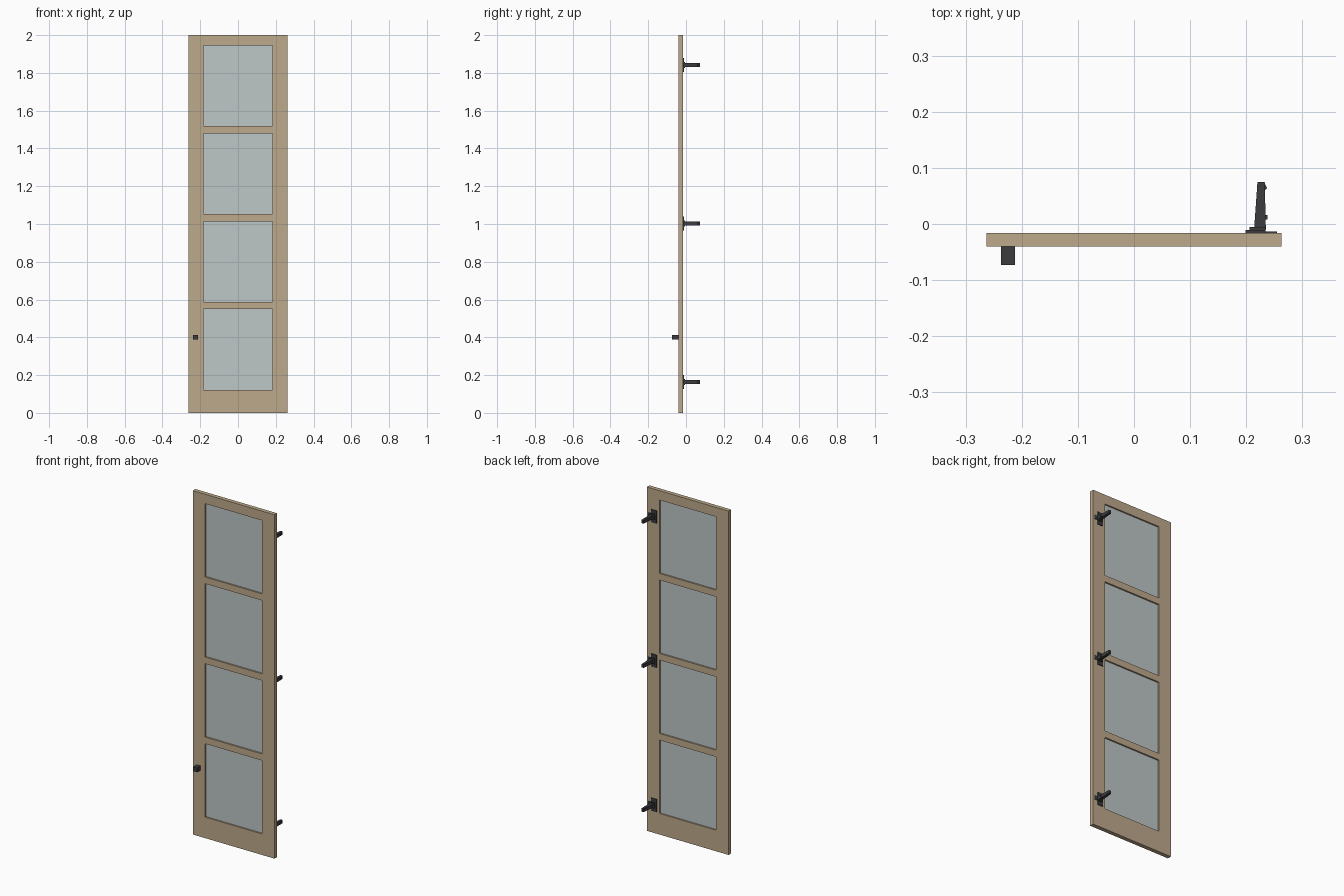
import bpy, bmesh
from mathutils import Matrix, Vector

if "Cube" in bpy.data.objects:
    bpy.data.objects.remove(bpy.data.objects["Cube"])


def material(name, rgb):
    m = bpy.data.materials.new(name)
    m.use_nodes = True
    m.diffuse_color = (*rgb, 1)
    m.node_tree.nodes["Principled BSDF"].inputs["Base Color"].default_value = (*rgb, 1)
    return m


wood = material("light_wood", (0.51, 0.40, 0.26))
glass = material("frosted_glass", (0.51, 0.57, 0.57))
metal = material("dark_metal", (0.045, 0.045, 0.05))


def finish(bm, name, mat):
    bmesh.ops.recalc_face_normals(bm, faces=bm.faces)
    mesh = bpy.data.meshes.new(name)
    bm.to_mesh(mesh)
    bm.free()
    mesh.materials.append(mat)
    ob = bpy.data.objects.new(name, mesh)
    bpy.context.collection.objects.link(ob)
    return ob


def box(name, mat, lo, hi):
    lo, hi = Vector(lo), Vector(hi)
    bm = bmesh.new()
    bmesh.ops.create_cube(bm, size=1, matrix=Matrix.Translation((lo + hi) / 2) @ Matrix.Diagonal((*(hi - lo), 1)))
    return finish(bm, name, mat)


def prism(name, mat, outline, z0, z1):
    """Extrude an (x, y) outline upward from z0 to z1."""
    bm = bmesh.new()
    face = bm.faces.new([bm.verts.new((x, y, z0)) for x, y in outline])
    ext = bmesh.ops.extrude_face_region(bm, geom=[face])
    bmesh.ops.translate(bm, vec=(0, 0, z1 - z0), verts=[v for v in ext["geom"] if isinstance(v, bmesh.types.BMVert)])
    return finish(bm, name, mat)


# Door frame: a grid of faces with four window openings, given thickness
FRONT, BACK = -0.04, -0.016
panes = [(0.122 + i * 0.4655, 0.549 + i * 0.4655) for i in range(4)]
xs = [-0.263, -0.183, 0.183, 0.263]
zs = [0] + [z for pane in panes for z in pane] + [2]
bm = bmesh.new()
grid = [[bm.verts.new((x, FRONT, z)) for x in xs] for z in zs]
for r in range(len(zs) - 1):
    for c in range(len(xs) - 1):
        if not (c == 1 and r % 2 == 1):
            bm.faces.new((grid[r][c], grid[r][c + 1], grid[r + 1][c + 1], grid[r + 1][c]))
frame = finish(bm, "door_frame", wood)
if frame.data.polygons[0].normal.y > 0:
    frame.data.flip_normals()
solid = frame.modifiers.new("thickness", "SOLIDIFY")
solid.thickness = BACK - FRONT
solid.offset = -1

# Glass panes set in the middle of the openings
for i, (z0, z1) in enumerate(panes):
    box(f"glass_pane_{i + 1}", glass, (-0.183, -0.031, z0), (0.183, -0.025, z1))

# Square knob on the front
box("knob", metal, (-0.237, -0.073, 0.388), (-0.212, FRONT, 0.413))

# Concealed hinges on the back
arm = [(0.214, -0.01), (0.235, -0.01), (0.233, 0.075), (0.22, 0.075)]
hook = [(0.227, 0.075), (0.232, 0.075), (0.237, 0.064), (0.233, 0.06)]
for i, z in enumerate((0.164, 1.003, 1.842)):
    n = i + 1
    box(f"hinge_plate_{n}", metal, (0.199, BACK, z - 0.037), (0.234, -0.011, z + 0.037))
    box(f"hinge_wing_{n}", metal, (0.23, BACK, z - 0.012), (0.255, -0.0135, z + 0.012))
    box(f"hinge_cup_{n}", metal, (0.206, -0.012, z - 0.016), (0.234, -0.005, z + 0.016))
    prism(f"hinge_arm_{n}", metal, arm, z - 0.01, z + 0.01)
    prism(f"hinge_hook_{n}", metal, hook, z - 0.006, z + 0.006)
    box(f"hinge_screw_{n}", metal, (0.23, 0.008, z - 0.004), (0.238, 0.016, z + 0.004))
